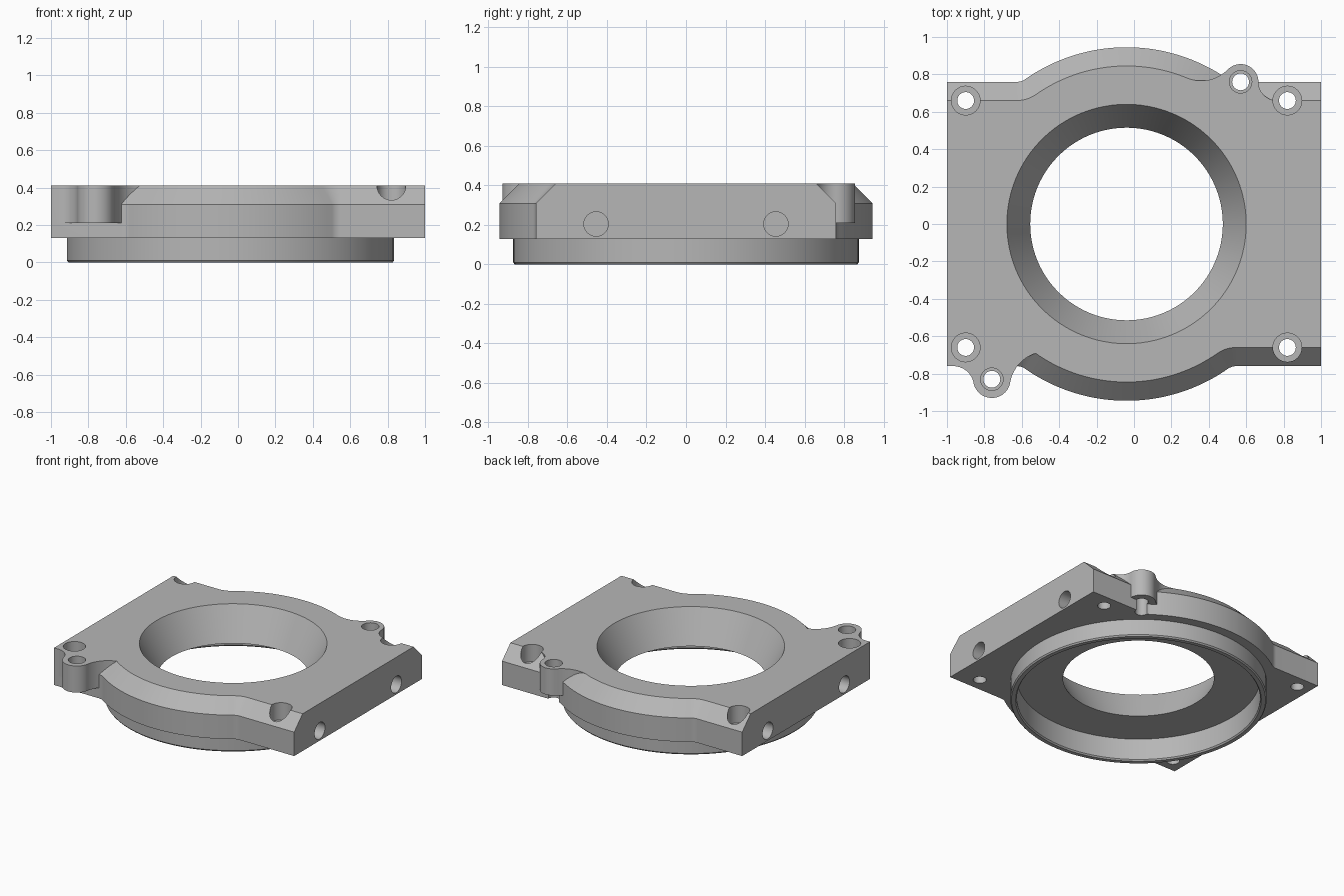
import bpy, bmesh
from math import sin, cos, radians, degrees, sqrt, atan2, pi

cube = bpy.data.objects.get("Cube")
if cube:
    bpy.data.objects.remove(cube, do_unlink=True)

CX = -0.04                      # axis of the round opening
BASE, EDGE, TOP = 0.13, 0.31, 0.41
EAR_BASE, FLOOR = 0.21, 0.17

grey = bpy.data.materials.new("plain grey")
grey.use_nodes = True
colour = (0.47, 0.47, 0.47, 1)
grey.diffuse_color = colour
grey.node_tree.nodes["Principled BSDF"].inputs["Base Color"].default_value = colour


def finish(name, bm):
    bmesh.ops.recalc_face_normals(bm, faces=bm.faces)
    mesh = bpy.data.meshes.new(name)
    bm.to_mesh(mesh)
    bm.free()
    mesh.materials.append(grey)
    obj = bpy.data.objects.new(name, mesh)
    bpy.context.collection.objects.link(obj)
    return obj


def arc(x, y, r, start, end, n=16):
    angles = [radians(start + (end - start) * i / n) for i in range(n + 1)]
    return [(x + r * cos(a), y + r * sin(a)) for a in angles]


def loft(name, layers):
    """Join equal outlines, given as (points, height), into a closed solid."""
    bm = bmesh.new()
    rings = [[bm.verts.new((x, y, z)) for x, y in pts] for pts, z in layers]
    n = len(rings[0])
    for low, high in zip(rings, rings[1:]):
        for i in range(n):
            j = (i + 1) % n
            bm.faces.new((low[i], low[j], high[j], high[i]))
    bm.faces.new(rings[0][::-1])
    bm.faces.new(rings[-1])
    return finish(name, bm)


def round_solid(name, x, y, layers, n=48):
    return loft(name, [(arc(x, y, r, 0, 360 * (n - 1) / n, n - 1), z) for r, z in layers])


def combine(target, tool, operation):
    mod = target.modifiers.new("combine", "BOOLEAN")
    mod.operation, mod.solver, mod.object = operation, "EXACT", tool
    tool.hide_render = True
    bpy.context.view_layer.objects.active = target
    bpy.ops.object.modifier_apply(modifier=mod.name)
    bpy.data.objects.remove(tool, do_unlink=True)


def plate_outline(inset):
    """Rectangle with a round bulge front and back, blended by fillets."""
    h, r, f = 0.76 - inset, 0.945 - inset, 0.08 + inset
    dx = sqrt((r + f) ** 2 - (h + f) ** 2)
    a = degrees(atan2(h + f, dx))
    back = [(1, h)]
    back += arc(CX + dx, h + f, f, 270, 180 + a, 8)
    back += arc(CX, 0, r, a, 180 - a, 40)
    back += arc(CX - dx, h + f, f, -a, -90, 8)
    back += [(-1, h)]
    return back + [(x, -y) for x, y in reversed(back)]


# Plate with chamfered front and back edges
plate = loft("mounting_plate", [(plate_outline(0), BASE), (plate_outline(0), EDGE),
                                (plate_outline(TOP - EDGE), TOP)])

# Screw ears, flush with the top
FRONT_EAR, BACK_EAR = (-0.76, -0.83), (0.57, 0.76)
front = [(-1, -0.6), (-1, -0.76)]
front += arc(-0.966, -0.87, 0.11, 90, 11)
front += arc(*FRONT_EAR, 0.1, 192, 349, 24)
front += arc(-0.465, -0.882, 0.2, 170, 107)
front += [(-0.5, -0.6)]
back = [(0.2, 0.6), (0.765, 0.6)]
back += arc(0.765, 0.76, 0.1, 270, 181)
back += arc(*BACK_EAR, 0.095, 1, 135, 24)
back += arc(0.358, 0.966, 0.2, -45, -112)
for outline in (front, back):
    combine(plate, loft("ear", [(outline, EAR_BASE), (outline, TOP)]), "UNION")

# Conical opening and the round recess beneath it
slope = (0.64 - 0.515) / (TOP - FLOOR)
combine(plate, round_solid("opening", CX, 0, [(0.515 - 0.1 * slope, FLOOR - 0.1),
                                              (0.64 + 0.1 * slope, TOP + 0.1)], 96), "DIFFERENCE")
combine(plate, round_solid("recess", CX, 0, [(0.83, 0), (0.83, FLOOR)], 96), "DIFFERENCE")

# Counterbored screw holes: four corners and two ears
screws = [(CX + sx * 0.86, sy * 0.66, 0.077, 0.28) for sx in (-1, 1) for sy in (-1, 1)]
screws += [(*ear, 0.06, 0.34) for ear in (FRONT_EAR, BACK_EAR)]
for x, y, r, z in screws:
    combine(plate, round_solid("screw_hole", x, y, [(0.045, 0), (0.045, z), (r, z), (r, 0.5)], 32),
            "DIFFERENCE")

# Blind holes in both side faces
for side in (-1, 1):
    for y in (-0.455, 0.455):
        hole = round_solid("side_hole", 0, 0, [(0.062, -0.2), (0.062, 0.2)], 32)
        hole.rotation_euler = (0, pi / 2, 0)
        hole.location = (side, y, 0.205)
        bpy.context.view_layer.update()
        combine(plate, hole, "DIFFERENCE")

# Locating ring under the plate, with a small edge bevel
bm = bmesh.new()
profile = [(0.83, BASE), (0.83, 0.01), (0.838, 0), (0.867, 0), (0.875, 0.01), (0.875, BASE)]
verts = [bm.verts.new((r, 0, z)) for r, z in profile]
edges = [bm.edges.new(pair) for pair in zip(verts, verts[1:])]
bmesh.ops.spin(bm, geom=verts + edges, axis=(0, 0, 1), cent=(0, 0, 0), angle=2 * pi, steps=96)
bmesh.ops.remove_doubles(bm, verts=bm.verts, dist=0.0001)
bmesh.ops.translate(bm, verts=bm.verts, vec=(CX, 0, 0))
ring = finish("locating_ring", bm)

bpy.ops.object.select_all(action="DESELECT")
for obj in (plate, ring):
    obj.select_set(True)
bpy.context.view_layer.objects.active = plate
bpy.ops.object.shade_smooth_by_angle(angle=radians(30))
